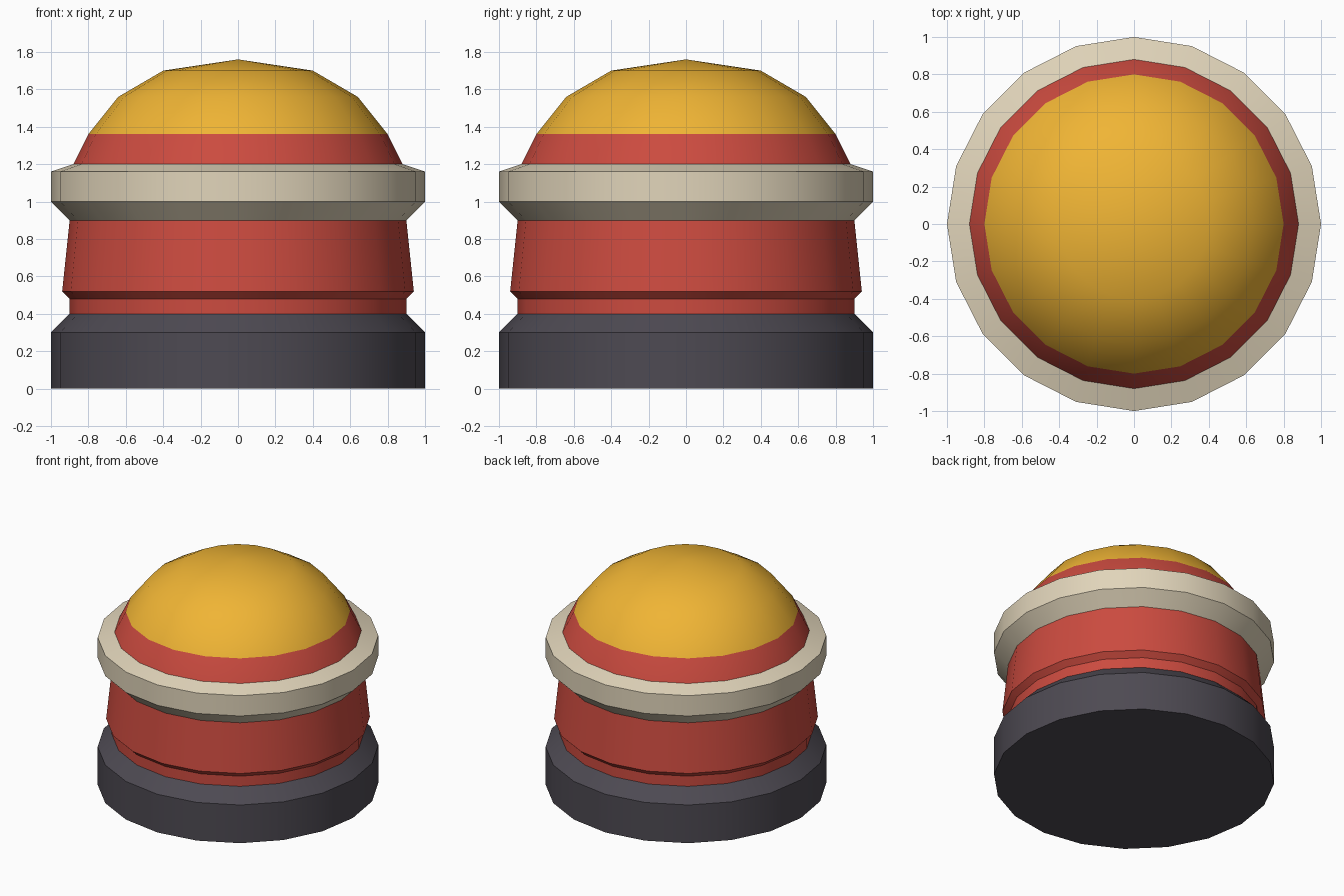
import bpy, bmesh
from math import cos, sin, pi, radians

if "Cube" in bpy.data.objects:
    bpy.data.objects.remove(bpy.data.objects["Cube"])

SIDES = 20


def material(name, rgb):
    m = bpy.data.materials.new(name)
    m.diffuse_color = (*rgb, 1)
    m.use_nodes = True
    m.node_tree.nodes["Principled BSDF"].inputs["Base Color"].default_value = m.diffuse_color
    return m


dark = material("dark_grey", (0.075, 0.068, 0.085))
red = material("red", (0.60, 0.07, 0.05))
cream = material("cream", (0.75, 0.66, 0.49))
yellow = material("yellow", (0.87, 0.46, 0.035))


def lathe(name, profile, mats, band_mats=None):
    """Spin (radius, height) points into a band; radius 0 closes to a point."""
    bm = bmesh.new()
    rings = []
    for r, z in profile:
        count = SIDES if r else 1
        rings.append([bm.verts.new((r * cos(2 * pi * i / SIDES), r * sin(2 * pi * i / SIDES), z))
                      for i in range(count)])
    for b, (lo, hi) in enumerate(zip(rings, rings[1:])):
        for i in range(SIDES):
            j = (i + 1) % SIDES
            if len(hi) == 1:
                f = bm.faces.new((lo[i], lo[j], hi[0]))
            else:
                f = bm.faces.new((lo[i], lo[j], hi[j], hi[i]))
            f.material_index = band_mats[b] if band_mats else 0
    # flat underside where the part rests on the ground
    if profile[0][1] == 0:
        bm.faces.new(rings[0][::-1])
    mesh = bpy.data.meshes.new(name)
    bm.to_mesh(mesh)
    bm.free()
    for m in mats:
        mesh.materials.append(m)
    ob = bpy.data.objects.new(name, mesh)
    bpy.context.collection.objects.link(ob)
    bpy.ops.object.select_all(action='DESELECT')
    ob.select_set(True)
    bpy.context.view_layer.objects.active = ob
    bpy.ops.object.shade_smooth_by_angle(angle=radians(30))
    return ob


# Foot, body, collar and two-coloured dome
lathe("base", [(1, 0), (1, 0.3), (0.9, 0.4)], [dark])
lathe("body", [(0.9, 0.4), (0.9, 0.48), (0.94, 0.52), (0.9, 0.9)], [red])
lathe("collar", [(0.9, 0.9), (1, 1), (1, 1.16), (0.88, 1.2)], [cream])
lathe("dome", [(0.88, 1.2), (0.8, 1.36), (0.64, 1.56), (0.4, 1.7), (0, 1.76)],
      [red, yellow], [0, 1, 1, 1])
